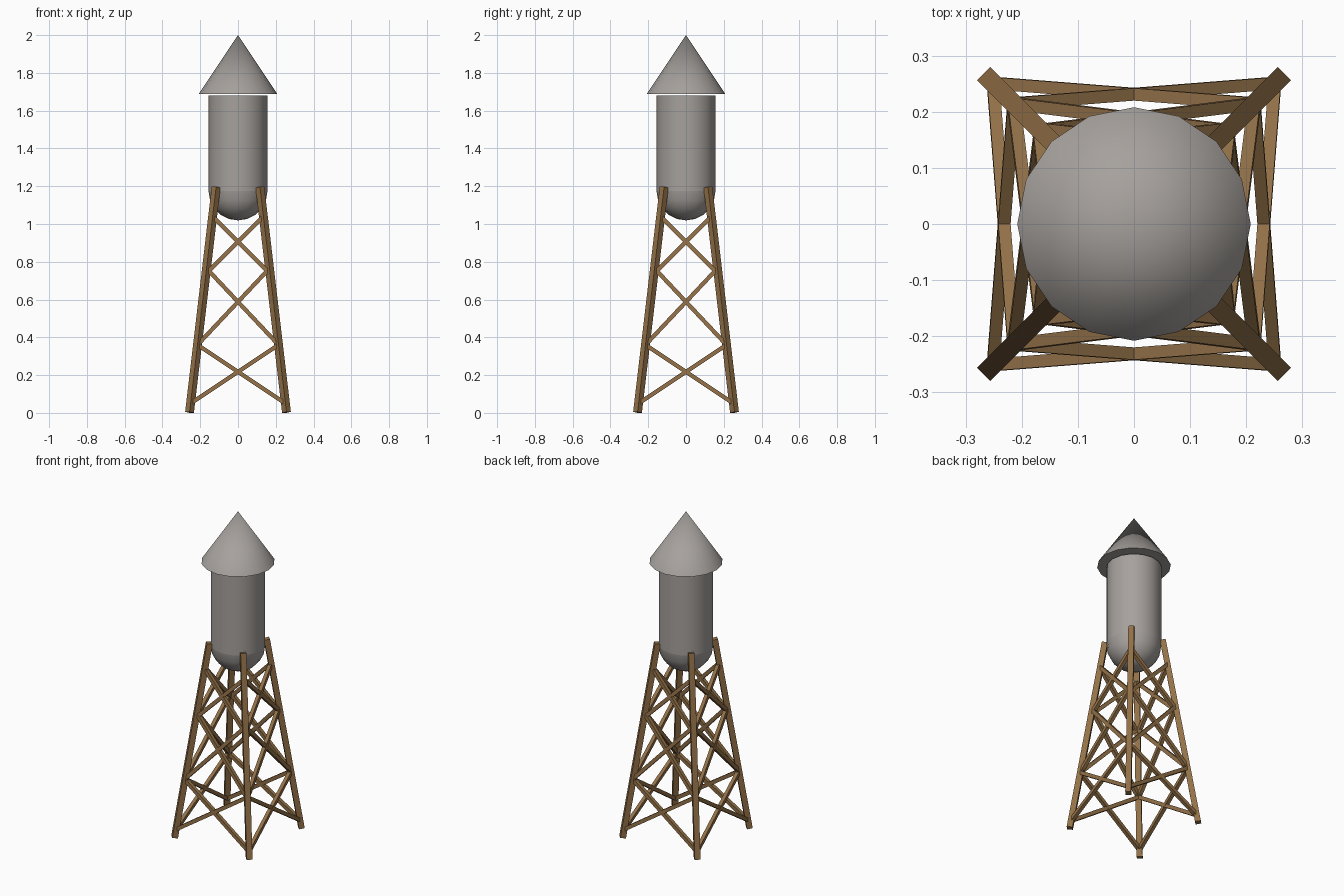
import bpy, math
from mathutils import Vector, Matrix

cube = bpy.data.objects.get("Cube")
if cube:
    bpy.data.objects.remove(cube, do_unlink=True)


def make_material(name, rgb):
    mat = bpy.data.materials.new(name)
    mat.use_nodes = True
    color = (*rgb, 1)
    mat.diffuse_color = color
    bsdf = mat.node_tree.nodes["Principled BSDF"]
    bsdf.inputs["Base Color"].default_value = color
    bsdf.inputs["Roughness"].default_value = 0.8
    return mat


WOOD = make_material("brown wood", (0.29, 0.165, 0.065))
METAL = make_material("grey metal", (0.38, 0.355, 0.335))


def build(name, verts, faces, mat, smooth=False):
    mesh = bpy.data.meshes.new(name)
    mesh.from_pydata(verts, [], faces)
    mesh.materials.append(mat)
    obj = bpy.data.objects.new(name, mesh)
    bpy.context.collection.objects.link(obj)
    if smooth:
        bpy.ops.object.select_all(action="DESELECT")
        obj.select_set(True)
        bpy.context.view_layer.objects.active = obj
        bpy.ops.object.shade_smooth_by_angle(angle=math.radians(50))
    return obj


def lathe(name, profile, mat, sides=16):
    """Revolve a bottom-to-top (radius, z) profile; zero radius makes a pole."""
    verts, rings = [], []
    for r, z in profile:
        count = sides if r > 0 else 1
        rings.append([len(verts) + i % count for i in range(sides)])
        for i in range(count):
            a = math.tau * i / sides
            verts.append((r * math.cos(a), r * math.sin(a), z))
    faces = []
    for low, high in zip(rings, rings[1:]):
        for i in range(sides):
            j = (i + 1) % sides
            quad = [low[i], low[j], high[j], high[i]]
            faces.append(list(dict.fromkeys(quad)))
    if profile[0][0] > 0:
        faces.append(rings[0][::-1])
    if profile[-1][0] > 0:
        faces.append(rings[-1])
    return build(name, verts, faces, mat, smooth=True)


def beam(name, start, end, width, outward):
    """Square timber between two points, one side facing outward."""
    start, end = Vector(start), Vector(end)
    along = (end - start).normalized()
    side = along.cross(Vector(outward)).normalized()
    depth = side.cross(along)
    h = width / 2
    verts = [p + side * h * u + depth * h * v
             for p in (start, end)
             for u, v in ((-1, -1), (1, -1), (1, 1), (-1, 1))]
    faces = [(3, 2, 1, 0), (4, 5, 6, 7)]
    faces += [(i, (i + 1) % 4, (i + 1) % 4 + 4, i + 4) for i in range(4)]
    return build(name, verts, faces, WOOD)


# Tank, rounded bottom and conical roof
R, BASE = 0.156, 1.175
lathe("tank_wall", [(R, BASE), (R, 1.679)], METAL)
steps = 5
bowl = [(0, BASE - R)]
for k in range(1, steps + 1):
    t = math.pi / 2 * k / steps
    bowl.append((R * math.sin(t), BASE - R * math.cos(t)))
lathe("tank_bottom", bowl, METAL)
lathe("roof", [(0.208, 1.688), (0, 2.0)], METAL)


def spread(z):
    """Distance of a leg from the centre planes at a given height."""
    return 0.257 - 0.118 * z


# Four leaning legs, then crossed braces on each side
BRACES = {"lower": (0.05, 0.36), "middle": (0.36, 0.765), "upper": (0.735, 1.04)}
SIDES = ("front", "left", "back", "right")
for n, side in enumerate(SIDES):
    turn = Matrix.Rotation(n * math.pi / 2, 3, "Z")

    def corner(x_sign, z):
        s = spread(z)
        return turn @ Vector((x_sign * s, -s, z))

    beam(f"leg_{side}", corner(1, 0.003), corner(1, 1.195), 0.033,
         turn @ Vector((1, -1, 0)))
    for level, (low, high) in BRACES.items():
        for x, label in ((1, "a"), (-1, "b")):
            beam(f"{level}_brace_{side}_{label}", corner(x, low),
                 corner(-x, high), 0.022, turn @ Vector((0, -1, 0)))
